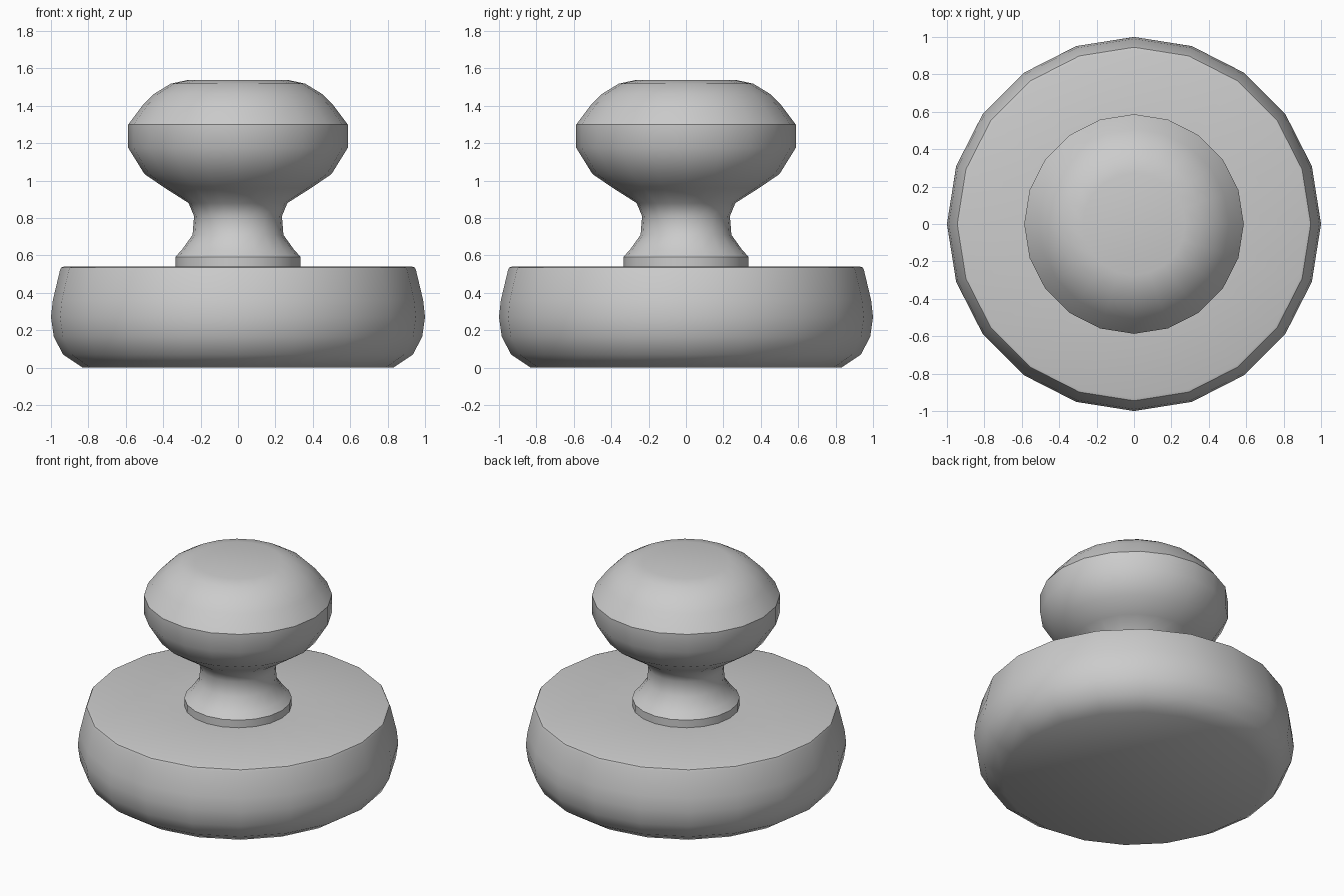
import bpy, bmesh, math

if "Cube" in bpy.data.objects:
    bpy.data.objects.remove(bpy.data.objects["Cube"])

SIDES = 20


def lathe(name, profile, cap_bottom=False, cap_top=False):
    """Revolve a (radius, height) profile, listed bottom to top, around z."""
    bm = bmesh.new()
    rings = []
    for r, z in profile:
        rings.append([bm.verts.new((r * math.cos(2 * math.pi * i / SIDES),
                                    r * math.sin(2 * math.pi * i / SIDES), z))
                      for i in range(SIDES)])
    for low, high in zip(rings, rings[1:]):
        for i in range(SIDES):
            j = (i + 1) % SIDES
            bm.faces.new((low[i], low[j], high[j], high[i]))
    if cap_bottom:
        bm.faces.new(rings[0][::-1])
    if cap_top:
        bm.faces.new(rings[-1])
    mesh = bpy.data.meshes.new(name)
    bm.to_mesh(mesh)
    bm.free()
    obj = bpy.data.objects.new(name, mesh)
    bpy.context.collection.objects.link(obj)
    bpy.ops.object.select_all(action='DESELECT')
    obj.select_set(True)
    bpy.context.view_layer.objects.active = obj
    bpy.ops.object.shade_smooth_by_angle(angle=math.radians(36))
    return obj


# Rounded base disc, its flat top ending where the knob's foot stands
lathe("base", [(0.83, 0.0), (0.935, 0.07), (0.985, 0.165), (1.0, 0.27),
               (0.99, 0.36), (0.952, 0.52), (0.945, 0.535), (0.93, 0.54),
               (0.335, 0.54)], cap_bottom=True)

# Foot, waisted neck and flattened round grip
lathe("knob", [(0.335, 0.54), (0.335, 0.592), (0.30, 0.63), (0.243, 0.71),
               (0.235, 0.81), (0.264, 0.88), (0.39, 0.96), (0.50, 1.035),
               (0.587, 1.175), (0.587, 1.30), (0.508, 1.405), (0.45, 1.463),
               (0.36, 1.518), (0.273, 1.537)], cap_top=True)
